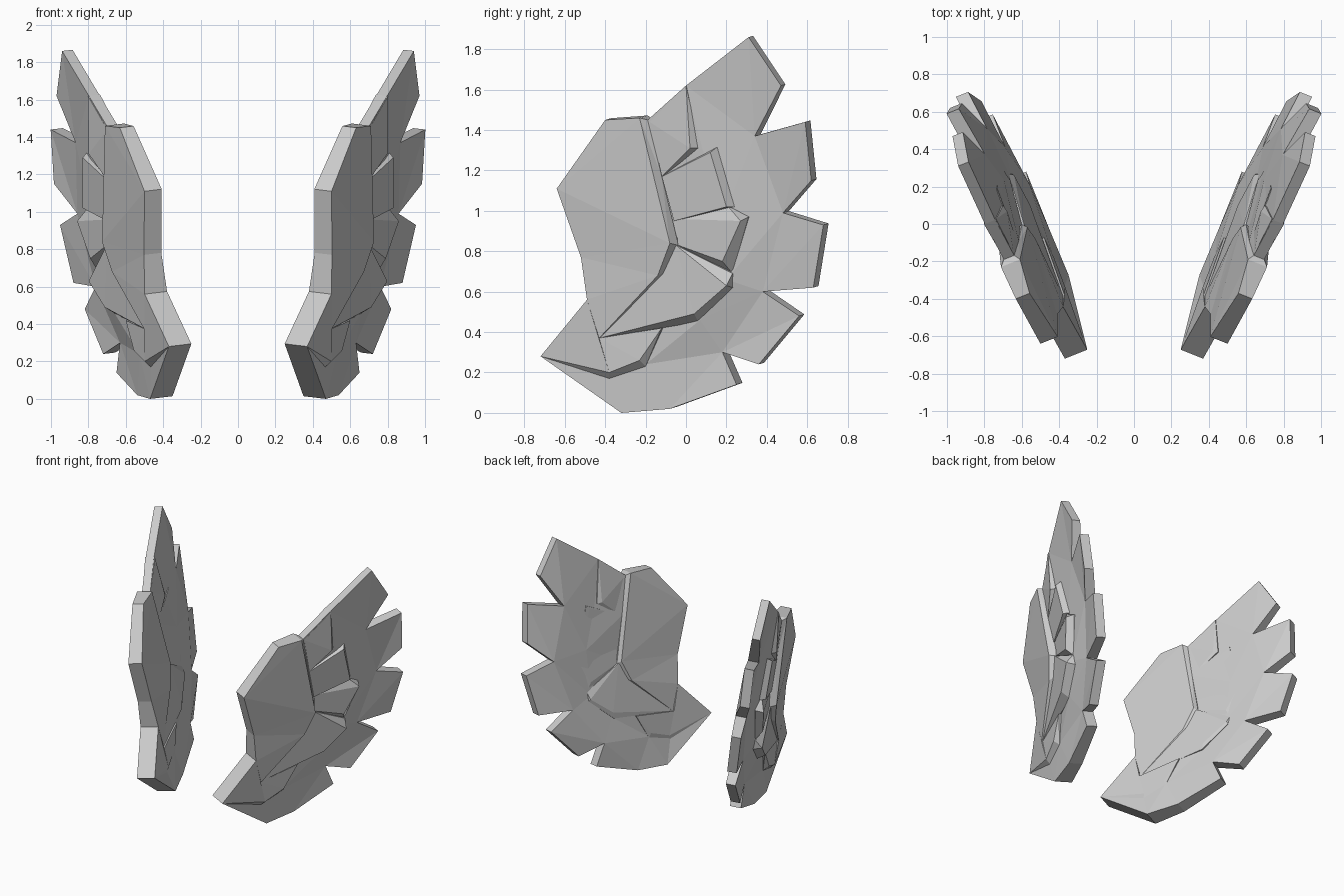
import bpy, bmesh
from mathutils import Vector

grey = bpy.data.materials.new("warm_grey")
grey.diffuse_color = (0.6, 0.6, 0.6, 1)
NORMAL = Vector((1, -0.4, -0.12)).normalized()  # outward direction of a wing


def sheet(name, points, faces):
    """Thick faceted sheet with the same relief on both sides, one per wing.
    points: (y, z, rise above the wing plane, thickness)."""
    for side, sx in (("right", 1), ("left", -1)):
        bm = bmesh.new()
        outer, inner = [], []
        for y, z, rise, thick in points:
            p = Vector((0.47 + 0.4 * (y + 0.32) + 0.12 * z + rise, y, z))
            q = p - NORMAL * thick
            outer.append(bm.verts.new((p.x * sx, p.y, p.z)))
            inner.append(bm.verts.new((q.x * sx, q.y, q.z)))
        edges = {}
        for f in faces:
            bm.faces.new([outer[i] for i in f])
            bm.faces.new([inner[i] for i in reversed(f)])
            for a, b in zip(f, f[1:] + f[:1]):
                k = (min(a, b), max(a, b))
                edges[k] = edges.get(k, 0) + 1
        # rim walls on the open border
        for (a, b), n in edges.items():
            if n == 1:
                bm.faces.new((outer[a], outer[b], inner[b], inner[a]))
        bmesh.ops.recalc_face_normals(bm, faces=bm.faces)
        me = bpy.data.meshes.new(name)
        bm.to_mesh(me)
        bm.free()
        me.materials.append(grey)
        ob = bpy.data.objects.new(f"{name}_{side}", me)
        bpy.context.collection.objects.link(ob)


# Fan with four back petals
sheet("petal_fan", [
    (-.72, .28, .026, .13), (-.32, 0, 0, .13), (-.08, .02, -.03, .10), (.25, .14, -.065, .08),
    (.18, .30, -.075, .08), (.36, .24, -.05, .07), (.56, .48, -.06, .07), (.38, .60, -.06, .08),
    (.63, .62, -.045, .07), (.68, .93, -.03, .07), (.48, .99, -.05, .08), (.62, 1.15, 0, .07),
    (.59, 1.44, -.005, .07), (.34, 1.37, -.03, .08), (.47, 1.62, -.01, .06), (.31, 1.86, -.005, .06),
    (0, 1.62, .005, .06), (-.19, 1.45, 0, .06),
    (-.12, 1.17, 0, .08), (.08, 1.31, 0, .08), (.20, 1.0, -.01, .10), (.20, .66, -.01, .10),
    (.07, .46, -.02, .10), (-.12, .42, -.02, .10), (-.20, .24, -.02, .10), (-.38, .18, 0, .10),
    (-.05, .85, 0, .08), (-.43, .40, 0, .10)],
    [(0, 1, 25), (1, 24, 25), (1, 2, 24), (2, 3, 4), (2, 4, 24), (4, 22, 24), (22, 23, 24),
     (4, 5, 6), (4, 6, 7), (4, 7, 22), (7, 21, 22), (7, 8, 9), (7, 9, 10), (7, 10, 21),
     (10, 20, 21), (10, 11, 12), (10, 12, 13), (10, 13, 20), (13, 19, 20), (13, 14, 15),
     (13, 15, 16), (13, 16, 19), (16, 17, 18), (16, 18, 19), (18, 26, 20), (18, 20, 19),
     (26, 21, 20), (26, 23, 21), (22, 21, 23), (26, 27, 23), (27, 25, 24), (27, 24, 23), (0, 25, 27)])

# Large raised plate along the front edge
sheet("front_plate", [
    (-.19, 1.45, 0, .06), (-.12, 1.17, 0, .08), (-.04, .83, .01, .10), (-.09, .70, 0, .10),
    (-.43, .37, .03, .13), (-.49, .56, .03, .13), (-.52, .77, .02, .10), (-.64, 1.11, .025, .10),
    (-.40, 1.45, .02, .08), (-.23, 1.46, .03, .11), (-.08, .84, .06, .17), (-.14, .68, .05, .16)],
    [(0, 1, 9), (1, 10, 9), (1, 2, 10), (2, 3, 11, 10), (3, 4, 11), (4, 5, 11), (5, 6, 11),
     (6, 10, 11), (6, 7, 10), (7, 9, 10), (7, 8, 9)])

# Pointed plate at the lower front
sheet("lower_plate", [
    (-.72, .28, .026, .13), (-.49, .56, .03, .13), (-.43, .37, .02, .13), (-.12, .42, 0, .13),
    (-.23, .26, .02, .14), (-.38, .20, .03, .14), (-.20, .23, -.02, .10), (-.38, .17, 0, .10)],
    [(0, 1, 5), (1, 2, 5), (2, 3, 4), (2, 4, 5), (0, 5, 7), (5, 4, 6, 7), (4, 3, 6)])

# Long wedge below the front plate
sheet("middle_wedge", [
    (-.43, .37, .02, .12), (-.05, .83, .02, .12), (.20, .63, .045, .17), (.04, .49, .04, .17),
    (.23, .69, -.01, .10), (.23, .62, -.02, .10), (.06, .45, -.03, .10)],
    [(0, 1, 3), (1, 2, 3), (1, 4, 2), (2, 4, 5), (2, 5, 6, 3), (0, 3, 6)])

# Small overlapping scales behind the front plate
sheet("lower_scale", [
    (-.05, .96, 0, .08), (.21, 1.02, 0, .09), (.27, .95, .04, .15), (.18, .75, .03, .14),
    (-.04, .83, .01, .10), (.31, .97, -.02, .09), (.23, .69, -.02, .09)],
    [(0, 1, 2), (1, 5, 2), (2, 5, 6, 3), (0, 2, 3, 4), (3, 6, 4)])
sheet("upper_scale", [
    (-.12, 1.17, .01, .08), (.12, 1.29, .03, .12), (.20, 1.02, .03, .12), (-.06, .95, .01, .08),
    (.16, 1.32, -.015, .08), (.24, 1.02, -.015, .08)],
    [(0, 1, 2, 3), (1, 4, 5, 2), (0, 4, 1), (3, 2, 5)])
sheet("top_ridge", [
    (0, 1.62, .01, .07), (.02, 1.31, .035, .13), (-.12, 1.17, .01, .08), (.07, 1.31, -.01, .08),
    (-.18, 1.44, 0, .06)],
    [(0, 1, 3), (1, 2, 3), (0, 4, 1), (4, 2, 1)])
